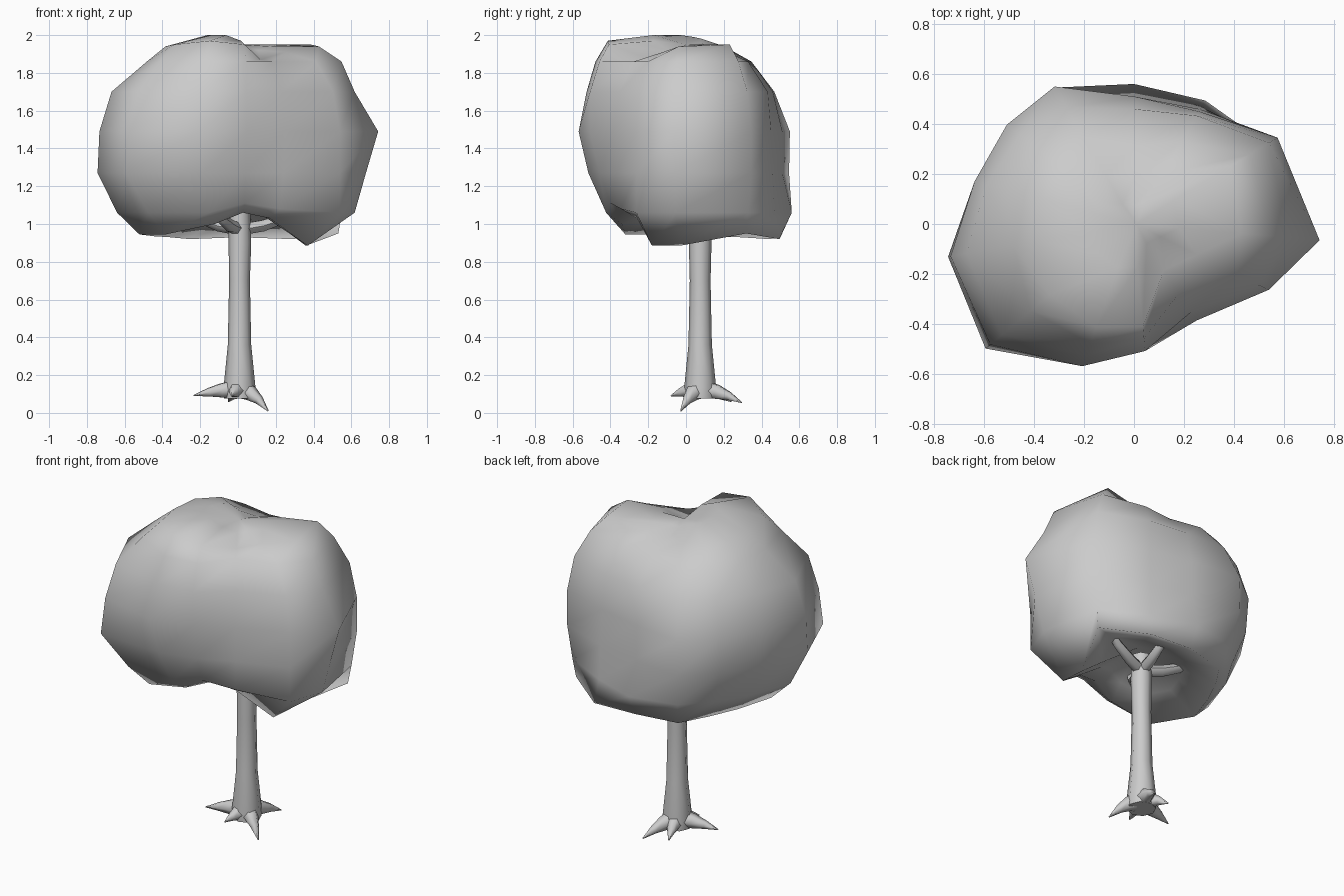
import bpy, bmesh, math

if "Cube" in bpy.data.objects:
    bpy.data.objects.remove(bpy.data.objects["Cube"])


def tube(name, points, sides=2):
    """Tapered limb along points given as (x, y, z, radius)."""
    cu = bpy.data.curves.new(name, 'CURVE')
    cu.dimensions = '3D'
    cu.bevel_depth = 1.0
    cu.bevel_resolution = sides
    cu.use_fill_caps = True
    sp = cu.splines.new('POLY')
    sp.points.add(len(points) - 1)
    for p, (x, y, z, r) in zip(sp.points, points):
        p.co = (x, y, z, 1)
        p.radius = r
    ob = bpy.data.objects.new(name, cu)
    bpy.context.collection.objects.link(ob)
    bpy.ops.object.select_all(action='DESELECT')
    ob.select_set(True)
    bpy.context.view_layer.objects.active = ob
    bpy.ops.object.convert(target='MESH')
    bpy.ops.object.shade_smooth_by_angle(angle=math.radians(60))
    return ob


def mix(a, b, t):
    return a + (b - a) * t


# Trunk
TX, TY = 0.008, 0.075
tube("trunk", [(TX, TY, 0.075, 0.083), (TX, TY, 0.13, 0.085), (TX, TY, 0.36, 0.062),
               (TX, TY, 0.7, 0.055), (TX + .002, TY, 0.9, 0.06), (TX, TY, 1.06, 0.057)])

# Roots: tapered from the trunk foot to each tip
for i, (x, y, z) in enumerate([(.16, -.028, .01), (.09, .295, .055), (-.235, .02, .092),
                               (-.05, .24, .06), (-.035, -.08, .09)]):
    tube(f"root_{i + 1}", [(mix(TX, x, t), mix(TY, y, t), mix(.125, z, s), r)
                           for t, s, r in ((.08, 0, .055), (.4, .2, .042), (.68, .5, .025), (1, 1, .003))], 1)

# Branches spreading into the crown
for i, (dx, dy, h) in enumerate([(.34, .1, 1.1), (-.3, .12, 1.1), (-.14, -.28, 1.2), (.05, .3, 1.15)]):
    tube(f"branch_{i + 1}", [(TX, TY, .97, .035), (TX + dx * .35, TY + dy * .35, .99, .034),
                             (TX + dx * .7, TY + dy * .7, 1.03, .027),
                             (TX + dx, TY + dy, h, .018)], 1)

# Crown: lofted uneven rings, radii at these compass angles from +x
ANGLES = [355, 31, 60, 90, 120, 142, 165, 190, 220, 250, 275, 303, 334]
RIM_Z = [.885, .95, .92, .93, .92, .93, .935, .945, .945, 1.0, 1.06, 1.03, .885]
RIM_R = [.36, .62, .57, .50, .51, .46, .46, .53, .50, .36, .30, .31, .41]
RINGS = [
    (1.06, [.62, .64, .54, .56, .57, .55, .57, .65, .62, .45, .40, .41, .60]),
    (1.27, [.68, .67, .53, .51, .63, .63, .66, .755, .775, .55, .46, .44, .60]),
    (1.49, [.745, .67, .52, .51, .635, .645, .66, .745, .75, .605, .51, .46, .60]),
    (1.70, [.62, .63, .50, .46, .54, .58, .61, .68, .69, .56, .51, .42, .56]),
    (1.86, [.55, .54, .38, .31, .40, .47, .48, .49, .54, .51, .46, .33, .46]),
]
# Two-lobed top with a crease between the lobes
TOP_R = [.43, .45, .23, .18, .22, .33, .38, .39, .44, .44, .41, .22, .28]
TOP_Z = [1.94, 1.95, 1.92, 1.90, 1.91, 1.94, 1.94, 1.94, 1.95, 1.97, 1.95, 1.87, 1.91]
CREST_Z = [1.94, 1.95, 1.94, 1.93, 1.96, 1.98, 1.99, 2.0, 2.0, 2.0, 1.97, 1.91, 1.92]
N = len(ANGLES)
bm = bmesh.new()


def ring(radii, heights):
    return [bm.verts.new((r * math.cos(math.radians(a)), r * math.sin(math.radians(a)), z))
            for a, r, z in zip(ANGLES, radii, heights)]


loops = [ring([r * .6 for r in RIM_R], [z * .5 + .55 for z in RIM_Z]), ring(RIM_R, RIM_Z)]
loops += [ring(rr, [max(z, h + .05) for h in RIM_Z]) for z, rr in RINGS]
loops += [ring(TOP_R, TOP_Z), ring([r * .42 for r in TOP_R], CREST_Z)]
for a, b in zip(loops, loops[1:]):
    for k in range(N):
        n = (k + 1) % N
        bm.faces.new((a[k], a[n], b[n], b[k]))
# Close the top and the hollow underside
for loop, co in ((loops[-1], (.01, 0, 1.95)), (loops[0], (0, .05, 1.14))):
    c = bm.verts.new(co)
    for k in range(N):
        bm.faces.new((loop[k], loop[(k + 1) % N], c))
bmesh.ops.recalc_face_normals(bm, faces=bm.faces)
me = bpy.data.meshes.new("crown")
bm.to_mesh(me)
bm.free()
me.shade_smooth()
bpy.context.collection.objects.link(bpy.data.objects.new("crown", me))
